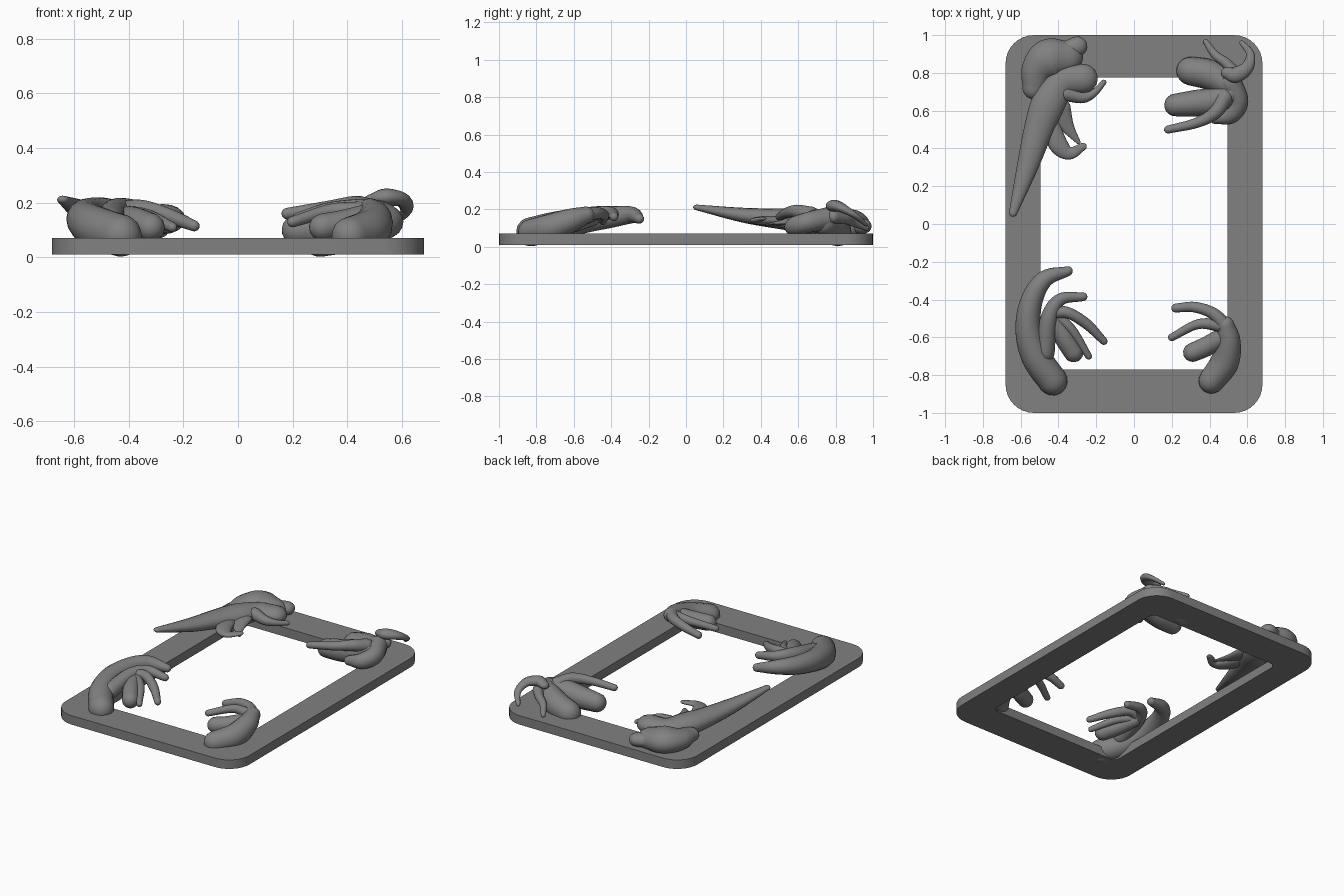
import bpy, bmesh, math
from mathutils import Vector

cube = bpy.data.objects.get("Cube")
if cube:
    bpy.data.objects.remove(cube)

GREY = (0.22, 0.22, 0.22, 1)
mat = bpy.data.materials.new("stone grey")
mat.use_nodes = True
mat.diffuse_color = GREY
mat.node_tree.nodes["Principled BSDF"].inputs["Base Color"].default_value = GREY


def finish(name, bm, angle):
    bmesh.ops.recalc_face_normals(bm, faces=bm.faces[:])
    mesh = bpy.data.meshes.new(name)
    bm.to_mesh(mesh)
    bm.free()
    mesh.materials.append(mat)
    ob = bpy.data.objects.new(name, mesh)
    bpy.context.collection.objects.link(ob)
    bpy.ops.object.select_all(action='DESELECT')
    ob.select_set(True)
    bpy.context.view_layer.objects.active = ob
    bpy.ops.object.shade_smooth_by_angle(angle=math.radians(angle))
    return ob


def rounded_loop(bm, x, y0, y1, r, z, seg=8):
    verts = []
    corners = [(x, y1), (-x, y1), (-x, y0), (x, y0)]
    for i, (cx, cy) in enumerate(corners):
        cx -= math.copysign(r, cx)
        cy -= math.copysign(r, cy)
        for k in range(seg + 1):
            a = math.pi / 2 * (i + k / seg)
            verts.append(bm.verts.new((cx + r * math.cos(a), cy + r * math.sin(a), z)))
    return verts


def bridge(bm, a, b):
    n = len(a)
    for i in range(n):
        j = (i + 1) % n
        bm.faces.new((a[i], a[j], b[j], b[i]))


def spline(pts, steps=7):
    """Smooth path through (x, y, z, radius) points."""
    p = [Vector(q) for q in pts]
    p = [2 * p[0] - p[1]] + p + [2 * p[-1] - p[-2]]
    out = []
    for i in range(1, len(p) - 2):
        a, b, c, d = p[i - 1:i + 3]
        for k in range(steps):
            t = k / steps
            out.append(0.5 * (2 * b + (c - a) * t + (2 * a - 5 * b + 4 * c - d) * t * t
                              + (3 * b - a - 3 * c + d) * t ** 3))
    return out + [p[-2]]


def limb(name, *pts, flat=1.0, sides=16):
    """Tapered tube with round ends; flat squashes its height."""
    path = spline(pts)
    pos = [q.xyz for q in path]
    rad = [max(q.w, 0.008) for q in path]
    d0 = (pos[0] - pos[1]).normalized()
    d1 = (pos[-1] - pos[-2]).normalized()
    caps = [math.radians(a) for a in (80, 60, 40, 20)]
    rings = [(pos[0] + d0 * rad[0] * math.sin(a), rad[0] * math.cos(a), -d0) for a in caps]
    for i, q in enumerate(pos):
        t = pos[min(i + 1, len(pos) - 1)] - pos[max(i - 1, 0)]
        rings.append((q, rad[i], t.normalized()))
    rings += [(pos[-1] + d1 * rad[-1] * math.sin(a), rad[-1] * math.cos(a), d1)
              for a in reversed(caps)]
    bm = bmesh.new()
    loops = []
    for c, r, t in rings:
        side = t.cross(Vector((0, 0, 1))).normalized()
        up = side.cross(t)
        loops.append([bm.verts.new(c + side * r * math.cos(a) + up * r * flat * math.sin(a))
                      for a in (2 * math.pi * k / sides for k in range(sides))])
    for a, b in zip(loops, loops[1:]):
        bridge(bm, a, b)
    bm.faces.new(loops[0])
    bm.faces.new(loops[-1])
    return finish(name, bm, 60)


# Rounded rectangular frame with an open middle
bm = bmesh.new()
outer = [rounded_loop(bm, 0.68, -1, 1, 0.15, z) for z in (0.01, 0.07)]
inner = [rounded_loop(bm, 0.495, -0.77, 0.775, 0.04, z) for z in (0.01, 0.07)]
bridge(bm, outer[0], outer[1])
bridge(bm, outer[1], inner[1])
bridge(bm, inner[1], inner[0])
bridge(bm, inner[0], outer[0])
finish("frame", bm, 30)

# Front right corner: large curling arm with fingers
limb("front_right_arm", (-.43, -.83, .08, .078), (-.52, -.7, .11, .078), (-.56, -.55, .14, .068),
     (-.54, -.4, .16, .058), (-.47, -.29, .17, .045), (-.35, -.25, .15, .026))
limb("front_right_upper_finger", (-.47, -.68, .13, .05), (-.45, -.5, .17, .045),
     (-.39, -.4, .18, .033), (-.27, -.385, .16, .023))
limb("front_right_long_finger", (-.43, -.47, .17, .035), (-.35, -.47, .18, .03),
     (-.25, -.53, .15, .028), (-.16, -.62, .115, .02))
limb("front_right_short_finger", (-.42, -.48, .16, .03), (-.33, -.56, .15, .026),
     (-.24, -.7, .11, .018))
limb("front_right_thumb", (-.42, -.5, .15, .04), (-.37, -.6, .13, .052), (-.32, -.68, .11, .052))

# Front left corner: smaller arm
limb("front_left_arm", (.41, -.83, .08, .068), (.48, -.73, .1, .075), (.5, -.62, .14, .064),
     (.485, -.535, .17, .046))
limb("front_left_upper_finger", (.49, -.55, .17, .042), (.42, -.475, .18, .032),
     (.32, -.44, .17, .028), (.22, -.445, .14, .023))
limb("front_left_lower_finger", (.47, -.54, .17, .035), (.34, -.53, .17, .026),
     (.2, -.6, .13, .02))
limb("front_left_thumb", (.45, -.61, .14, .05), (.38, -.65, .12, .052), (.31, -.68, .11, .05))

# Back left corner: bundle of thick fingers and thin curls
limb("back_left_upper_pad", (.3, .81, .078, .076), (.4, .79, .1, .08), (.5, .74, .13, .07))
limb("back_left_lower_pad", (.22, .63, .1, .06), (.33, .64, .11, .07), (.44, .655, .13, .07),
     (.52, .7, .14, .06))
limb("back_left_palm", (.43, .56, .1, .03), (.51, .58, .11, .05), (.55, .65, .13, .055),
     (.51, .75, .15, .06))
limb("back_left_thin_finger", (.18, .5, .16, .021), (.33, .535, .18, .027),
     (.43, .59, .19, .035), (.48, .67, .17, .045))
limb("back_left_spike", (.38, .965, .1, .015), (.43, .895, .13, .023),
     (.49, .85, .15, .027), (.54, .79, .16, .035))
limb("back_left_curl", (.49, .8, .21, .03), (.54, .79, .22, .042), (.6, .83, .21, .034),
     (.615, .9, .17, .022), (.57, .96, .12, .013), flat=0.75)

# Back right corner: long tapering body with head, hump and fins
limb("back_right_body", (-.27, .77, .14, .078), (-.38, .75, .14, .075), (-.45, .64, .14, .092),
     (-.505, .5, .15, .078), (-.565, .3, .17, .056), (-.64, .06, .21, .022), flat=0.7)
limb("back_right_hump", (-.36, .88, .11, .09), (-.45, .87, .12, .11), (-.51, .81, .12, .088),
     (-.53, .72, .12, .06), flat=0.75)
limb("back_right_knob", (-.3, .94, .11, .053), (-.38, .9, .11, .06), flat=0.8)
limb("back_right_beak", (-.36, .69, .15, .04), (-.27, .67, .14, .03), (-.21, .695, .13, .02),
     (-.16, .75, .12, .014))
limb("back_right_side_fin", (-.45, .54, .14, .05), (-.4, .42, .14, .05), (-.34, .375, .14, .034),
     (-.27, .41, .15, .02), flat=0.5)
limb("back_right_belly_fin", (-.4, .6, .14, .07), (-.35, .51, .13, .035),
     (-.295, .435, .12, .012), flat=0.4)
